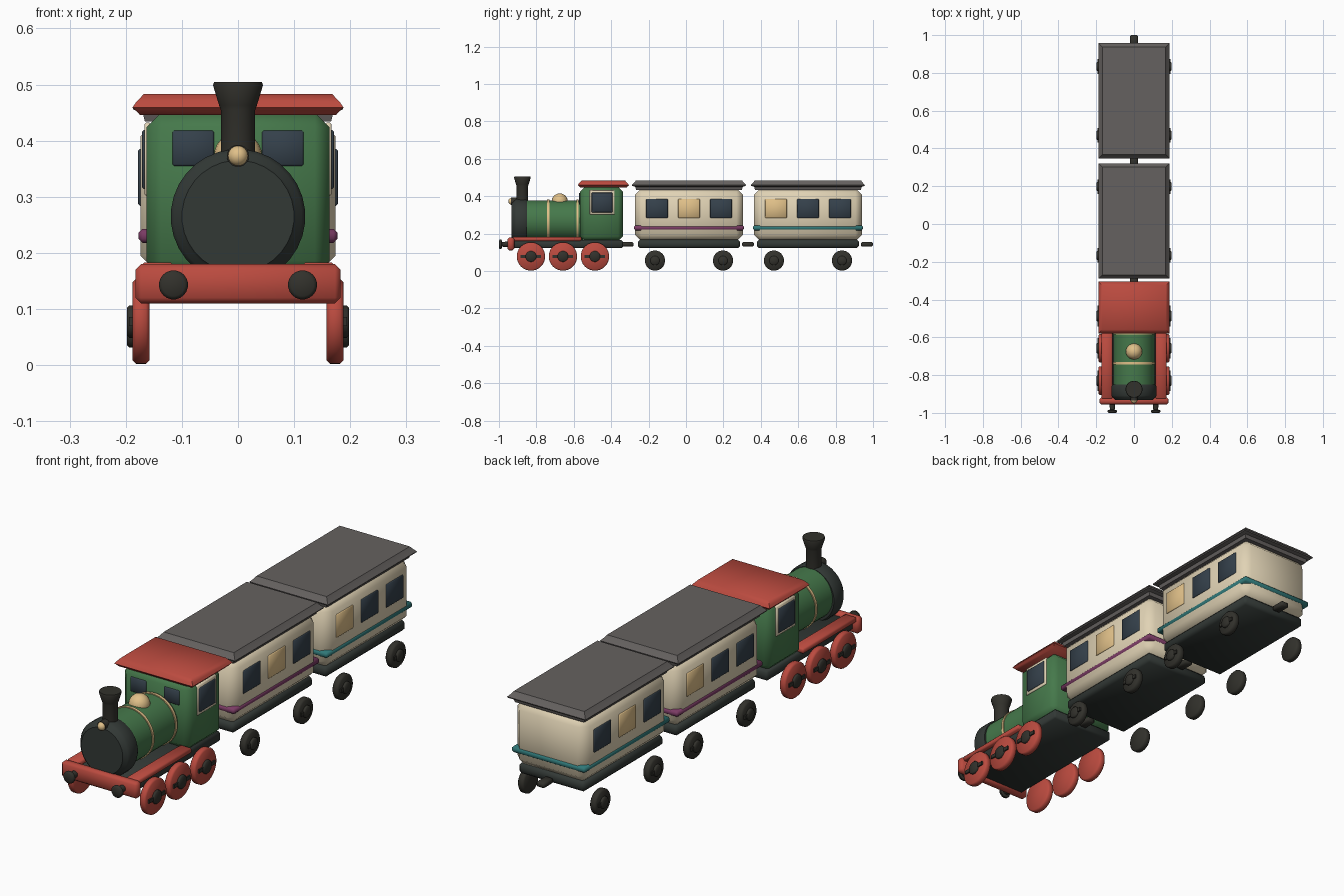
import bpy, bmesh, math
from mathutils import Matrix, Vector

cube = bpy.data.objects.get("Cube")
if cube:
    bpy.data.objects.remove(cube)


def material(name, r, g, b):
    m = bpy.data.materials.new(name)
    m.use_nodes = True
    m.diffuse_color = (r, g, b, 1)
    m.node_tree.nodes["Principled BSDF"].inputs["Base Color"].default_value = (r, g, b, 1)
    return m


RED = material("red_paint", .50, .07, .05)
GREEN = material("green_paint", .06, .19, .07)
CREAM = material("cream_paint", .75, .65, .46)
IRON = material("dark_iron", .032, .04, .036)
BLACK = material("warm_black", .032, .031, .025)
GREY = material("roof_grey", .13, .12, .115)
PLUM = material("plum_stripe", .20, .045, .13)
TEAL = material("teal_stripe", .03, .19, .19)
GLASS = material("dark_glass", .035, .052, .07)
GOLD = material("warm_gold", .75, .53, .25)


def finish(name, bm, mat):
    bmesh.ops.recalc_face_normals(bm, faces=bm.faces)
    me = bpy.data.meshes.new(name)
    bm.to_mesh(me)
    bm.free()
    me.materials.append(mat)
    ob = bpy.data.objects.new(name, me)
    bpy.context.collection.objects.link(ob)
    bpy.ops.object.select_all(action='DESELECT')
    ob.select_set(True)
    bpy.context.view_layer.objects.active = ob
    bpy.ops.object.shade_smooth_by_angle(angle=math.radians(50))
    return ob


def box(name, mat, x, y, z, bevel=0.0):
    """Chamfered box from (min, max) pairs."""
    bm = bmesh.new()
    bmesh.ops.create_cube(bm, size=1)
    for v in bm.verts:
        v.co = Vector([(a + b) / 2 + c * (b - a) for c, (a, b) in zip(v.co, (x, y, z))])
    if bevel:
        bmesh.ops.bevel(bm, geom=bm.edges[:], offset=bevel, segments=1, affect='EDGES')
    return finish(name, bm, mat)


def turned(name, mat, origin, axis, profile, sides=28):
    """Solid of revolution; profile is (radius, distance along axis) points."""
    bm = bmesh.new()
    rot = Vector((0, 0, 1)).rotation_difference(Vector(axis)).to_matrix()
    rings = []
    for r, h in profile:
        angles = [2 * math.pi * (i + .5) / sides for i in range(sides)]
        rings.append([bm.verts.new(rot @ Vector((r * math.cos(a), r * math.sin(a), h)) + Vector(origin))
                      for a in angles])
    for lo, hi in zip(rings, rings[1:]):
        for i in range(sides):
            j = (i + 1) % sides
            bm.faces.new((lo[i], lo[j], hi[j], hi[i]))
    bm.faces.new(rings[0])
    bm.faces.new(rings[-1])
    return finish(name, bm, mat)


def ball(name, mat, origin, r):
    bm = bmesh.new()
    bmesh.ops.create_uvsphere(bm, u_segments=20, v_segments=12, radius=r,
                              matrix=Matrix.Translation(origin))
    return finish(name, bm, mat)


def roof(name, mat, cy, hx, hy, layers):
    """Stack of rectangles; layers are (inset, height) pairs."""
    bm = bmesh.new()
    rings = [[bm.verts.new((sx * (hx - i), cy + sy * (hy - i), z))
              for sx, sy in ((-1, -1), (1, -1), (1, 1), (-1, 1))] for i, z in layers]
    for lo, hi in zip(rings, rings[1:]):
        for k in range(4):
            bm.faces.new((lo[k], lo[k - 1], hi[k - 1], hi[k]))
    bm.faces.new(rings[0])
    bm.faces.new(rings[-1])
    return finish(name, bm, mat)


def side_span(s, a, b):
    return tuple(sorted((s * a, s * b)))


def wheel(name, mat, s, y, r, hub):
    c = .006
    turned(name, mat, (s * .158, y, r + .002), (s, 0, 0),
           [(r - c, 0), (r, c), (r, .024), (r - c, .03)])
    turned(name + "_hub", BLACK, (s * .18, y, r + .002), (s, 0, 0),
           [(hub, 0), (hub, .014), (hub - .004, .018)], 16)
    box(name + "_rod", BLACK, side_span(s, .185, .194), (y - r * .72, y + r * .72),
        (r - .006, r + .010))


def coupler(name, y0, y1):
    box(name, BLACK, (-.02, .02), (y0, y1), (.131, .155), .006)


# Engine frame, running boards and buffer beam
box("engine_frame", IRON, (-.155, .155), (-.93, -.337), (.122, .166), .008)
box("buffer_beam", RED, (-.183, .183), (-.955, -.918), (.11, .18), .01)
for s in (-1, 1):
    tag = "left" if s > 0 else "right"
    box(f"running_board_{tag}", RED, side_span(s, .115, .172), (-.925, -.56), (.16, .183), .005)
    turned(f"buffer_{tag}", BLACK, (s * .115, -.945, .143), (0, -1, 0),
           [(.015, 0), (.013, .038), (.026, .042), (.026, .05), (.02, .055)], 20)
    for i, y in enumerate((-.829, -.658, -.487)):
        wheel(f"driving_wheel_{tag}_{i + 1}", RED, s, y, .076, .029)
coupler("engine_coupler", -.35, -.28)

# Boiler, smokebox and fittings
turned("boiler", GREEN, (0, 0, .27), (0, 1, 0), [(.108, -.86), (.108, -.55)], 32)
for i, y in enumerate((-.737, -.58)):
    turned(f"boiler_band_{i + 1}", GOLD, (0, y, .27), (0, 1, 0),
           [(.112, -.006), (.112, .006)], 32)
turned("smokebox", IRON, (0, 0, .265), (0, 1, 0),
       [(.1, -.932), (.104, -.926), (.114, -.918), (.12, -.908), (.12, -.86), (.115, -.85)], 32)
turned("chimney", BLACK, (0, -.875, 0), (0, 0, 1),
       [(.031, .34), (.031, .455), (.034, .463), (.045, .499), (.043, .505)], 24)
ball("steam_dome", GOLD, (0, -.675, .372), .043)
turned("lamp_case", BLACK, (0, -.935, .373), (0, 1, 0), [(.02, 0), (.02, .03)], 16)
ball("headlamp", GOLD, (0, -.932, .373), .018)

# Cab
box("cab", GREEN, (-.163, .163), (-.567, -.337), (.16, .45), .026)
roof("cab_roof", RED, -.442, .188, .137,
     [(.013, .446), (.005, .455), (0, .459), (.006, .468), (.02, .483)])
for s in (-1, 1):
    tag = "left" if s > 0 else "right"
    box(f"cab_front_window_{tag}", GLASS, side_span(s, .043, .117), (-.572, -.56), (.355, .418), .003)
    box(f"cab_side_frame_{tag}", CREAM, side_span(s, .155, .167), (-.515, -.382), (.302, .432), .003)
    box(f"cab_side_window_{tag}", GLASS, side_span(s, .155, .171), (-.504, -.394), (.314, .419), .003)


def carriage(name, cy, stripe, lit):
    """Passenger carriage; lit gives the glowing window on each side."""
    box(f"{name}_frame", IRON, (-.16, .16), (cy - .273, cy + .273), (.122, .168), .012)
    box(f"{name}_body", CREAM, (-.174, .174), (cy - .289, cy + .289), (.16, .443), .035)
    box(f"{name}_stripe", stripe, (-.177, .177), (cy - .294, cy + .294), (.218, .243), .007)
    roof(f"{name}_roof", GREY, cy, .188, .305,
         [(.022, .434), (.018, .45), (.002, .455), (0, .46), (.01, .47), (.02, .483)])
    for s in (-1, 1):
        tag = "left" if s > 0 else "right"
        for i in (-1, 0, 1):
            y = cy + i * .171
            box(f"{name}_window_{tag}_{i + 2}", GOLD if lit[s] == i else GLASS,
                side_span(s, .17, .178), (y - .058, y + .058), (.284, .385), .003)
        for end in (-1, 1):
            wheel(f"{name}_wheel_{tag}_{'front' if end < 0 else 'rear'}", BLACK,
                  s, cy + end * .182, .054, .025)
    coupler(f"{name}_coupler", cy + .283, cy + .348)


# Carriages
carriage("first_carriage", .016, PLUM, {1: 0, -1: 1})
carriage("second_carriage", .652, TEAL, {1: -1, -1: 0})
